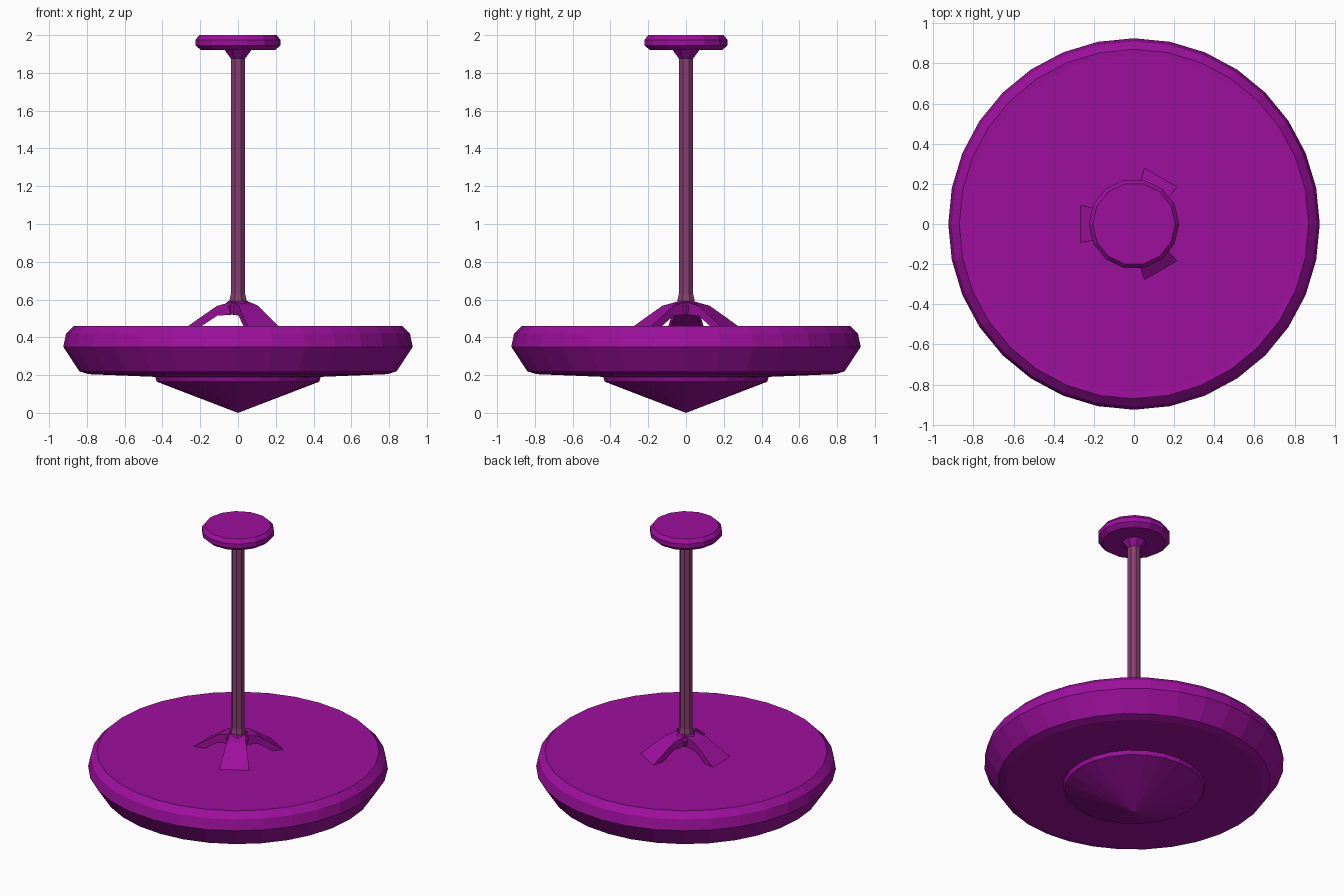
import bpy
import bmesh
from math import cos, sin, pi, radians
from mathutils import Matrix, Vector

cube = bpy.data.objects.get("Cube")
if cube:
    bpy.data.objects.remove(cube, do_unlink=True)


def make_material(name, rgb):
    mat = bpy.data.materials.new(name)
    mat.use_nodes = True
    color = (*rgb, 1)
    mat.diffuse_color = color
    mat.node_tree.nodes["Principled BSDF"].inputs["Base Color"].default_value = color
    return mat


purple = make_material("purple", (0.34, 0.005, 0.34))
mauve = make_material("dusty mauve", (0.25, 0.05, 0.16))


def finish(name, bm, mat):
    bmesh.ops.recalc_face_normals(bm, faces=bm.faces)
    mesh = bpy.data.meshes.new(name)
    bm.to_mesh(mesh)
    bm.free()
    mesh.materials.append(mat)
    obj = bpy.data.objects.new(name, mesh)
    bpy.context.collection.objects.link(obj)
    return obj


def lathe(name, profile, sides, mat, turn=0.0):
    """Spin (radius, height) pairs around z; radius 0 makes a point, open ends are capped."""
    bm = bmesh.new()
    rings = []
    for r, z in profile:
        count = sides if r else 1
        rings.append([bm.verts.new((r * cos(2 * pi * i / sides + turn),
                                    r * sin(2 * pi * i / sides + turn), z))
                      for i in range(count)])
    for low, high in zip(rings, rings[1:]):
        for i in range(sides):
            j = (i + 1) % sides
            corners = [low[i % len(low)], low[j % len(low)],
                       high[j % len(high)], high[i % len(high)]]
            bm.faces.new(list(dict.fromkeys(corners)))
    for ring in (rings[0], rings[-1]):
        if len(ring) > 1:
            bm.faces.new(ring)
    return finish(name, bm, mat)


# Heavy spinning disc with a rounded rim
lathe("disc", [(0.42, 0.19), (0.79, 0.205), (0.84, 0.22), (0.925, 0.35),
               (0.91, 0.42), (0.87, 0.46), (0.84, 0.458)], 32, purple)

# Pointed foot under the disc
lathe("tip_cone", [(0, 0), (0.43, 0.165), (0.44, 0.195)], 24, purple)

# Stem, with a slightly wider foot
lathe("stem", [(0.05, 0.54), (0.048, 0.6), (0.041, 0.63), (0.041, 1.92)], 8, mauve, pi / 8)

# Grip on top and its flared neck
lathe("grip", [(0.195, 1.92), (0.225, 1.945), (0.225, 1.975), (0.205, 2.0)], 14, purple)
lathe("grip_neck", [(0.04, 1.875), (0.08, 1.925)], 8, purple, pi / 8)

# Hub holding the three legs
lathe("leg_hub", [(0.07, 0.52), (0.08, 0.565), (0.052, 0.592)], 6, purple)

# Arched legs: (distance, top height, bottom height, half width) per section
sections = [(0.03, 0.588, 0.52, 0.05), (0.11, 0.567, 0.515, 0.06),
            (0.2, 0.505, 0.455, 0.08), (0.275, 0.452, 0.44, 0.095)]
for number, angle in enumerate((60, 180, 300), 1):
    bm = bmesh.new()
    spin = Matrix.Rotation(radians(angle), 3, "Z")
    loops = [[bm.verts.new(spin @ Vector((d, y, z)))
              for y, z in ((-w, bottom), (w, bottom), (w, top), (-w, top))]
             for d, top, bottom, w in sections]
    for a, b in zip(loops, loops[1:]):
        for i in range(4):
            j = (i + 1) % 4
            bm.faces.new((a[i], a[j], b[j], b[i]))
    bm.faces.new(loops[0])
    bm.faces.new(loops[-1])
    finish(f"leg_{number}", bm, purple)
